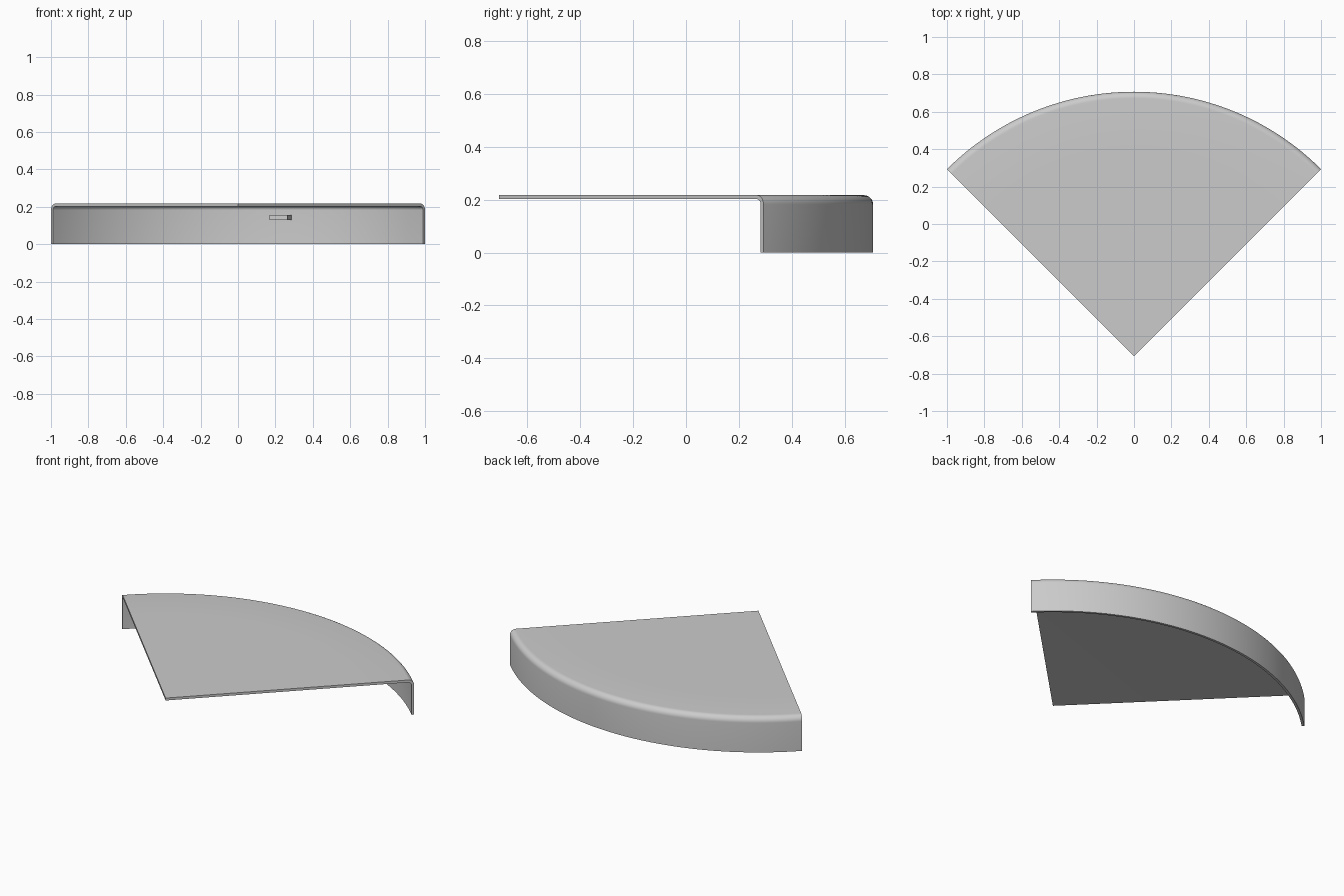
import bpy, bmesh
from math import sin, cos, pi, radians
from mathutils import Matrix

cube = bpy.data.objects.get("Cube")
if cube:
    bpy.data.objects.remove(cube, do_unlink=True)

R = 2 ** 0.5          # sector radius
APEX_Y = -R / 2       # sector tip
TOP, THICK = 0.217, 0.015
STEPS = 64

grey = bpy.data.materials.new("light grey")
grey.use_nodes = True
colour = (0.6, 0.6, 0.6, 1)
grey.diffuse_color = colour
grey.node_tree.nodes["Principled BSDF"].inputs["Base Color"].default_value = colour


def finish(name, bm, smooth=False):
    bmesh.ops.recalc_face_normals(bm, faces=bm.faces)
    mesh = bpy.data.meshes.new(name)
    bm.to_mesh(mesh)
    bm.free()
    mesh.materials.append(grey)
    obj = bpy.data.objects.new(name, mesh)
    bpy.context.collection.objects.link(obj)
    if smooth:
        bpy.ops.object.select_all(action="DESELECT")
        obj.select_set(True)
        bpy.context.view_layer.objects.active = obj
        bpy.ops.object.shade_smooth_by_angle(angle=radians(30))
    return obj


def fillet(radius, steps=8):
    """Quarter round from the flat top to the upright rim, (r, z) pairs."""
    cr, cz = R - 0.035, TOP - 0.035
    return [(cr + radius * sin(a), cz + radius * cos(a))
            for a in (i * pi / 2 / steps for i in range(steps + 1))]


# Sector lid with rounded edge and skirt: one section swept through 90 degrees
outer = [(0, TOP), (1.12, TOP)] + fillet(0.035) + [(R, 0)]
inner = [(R - THICK, 0)] + fillet(0.035 - THICK)[::-1] + [(0, TOP - THICK)]
section = outer + inner
bm = bmesh.new()
rings = []
for i in range(STEPS + 1):
    a = radians(45 + 90 * i / STEPS)
    rings.append([bm.verts.new((r * cos(a), APEX_Y + r * sin(a), z)) for r, z in section])
n = len(section)
for a, b in zip(rings, rings[1:]):
    for j in range(n - 1):
        bm.faces.new((a[j], a[j + 1], b[j + 1], b[j]))
bm.faces.new(rings[0])
bm.faces.new(rings[-1])
bmesh.ops.remove_doubles(bm, verts=bm.verts, dist=1e-5)
finish("sector_lid", bm, smooth=True)

# Small radial block on the inside of the skirt
bm = bmesh.new()
bmesh.ops.create_cube(bm, size=1)
bmesh.ops.scale(bm, verts=bm.verts, vec=(0.097, 0.13, 0.028))
bmesh.ops.translate(bm, verts=bm.verts, vec=(0, 1.335, 0.143))
bmesh.ops.rotate(bm, verts=bm.verts, cent=(0, 0, 0), matrix=Matrix.Rotation(radians(-9.8), 3, "Z"))
bmesh.ops.translate(bm, verts=bm.verts, vec=(0, APEX_Y, 0))
finish("inner_block", bm)
